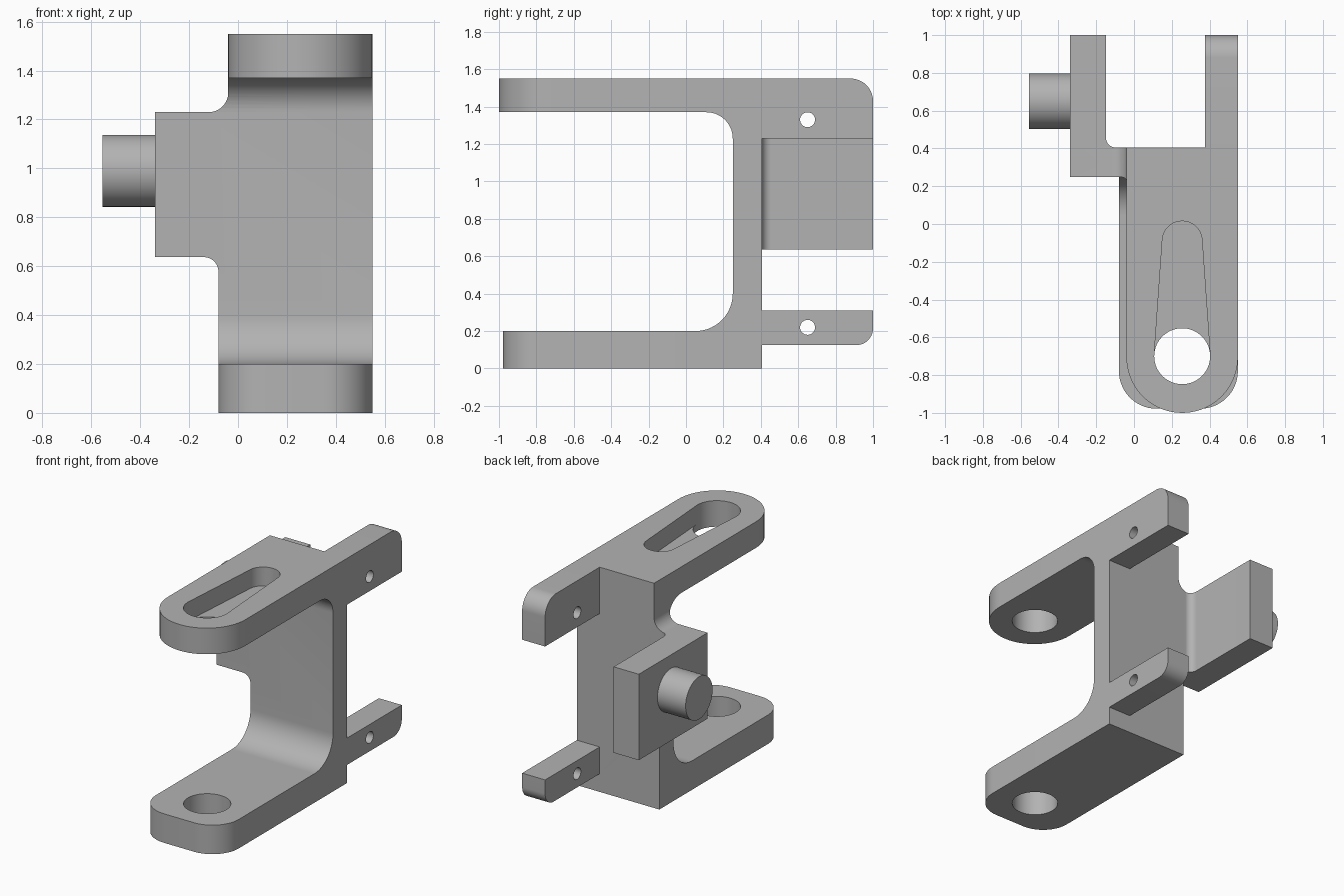
import bpy, bmesh, math
from mathutils import Vector

if "Cube" in bpy.data.objects:
    bpy.data.objects.remove(bpy.data.objects["Cube"], do_unlink=True)

grey = bpy.data.materials.new("plain_grey")
grey.use_nodes = True
tone = (0.45, 0.45, 0.45, 1)
grey.diffuse_color = tone
grey.node_tree.nodes["Principled BSDF"].inputs["Base Color"].default_value = tone


def rounded(points, steps=14):
    """Polygon outline; a third value on a point is its corner radius."""
    out = []
    for i, p in enumerate(points):
        c = Vector(p[:2])
        if len(p) < 3:
            out.append(c)
            continue
        a = (Vector(points[i - 1][:2]) - c).normalized()
        b = (Vector(points[(i + 1) % len(points)][:2]) - c).normalized()
        half = a.angle(b) / 2
        centre = c + (a + b).normalized() * p[2] / math.sin(half)
        start = c + a * p[2] / math.tan(half) - centre
        end = c + b * p[2] / math.tan(half) - centre
        sweep = math.atan2(start.x * end.y - start.y * end.x, start.dot(end))
        for k in range(steps + 1):
            t = sweep * k / steps
            out.append(centre + Vector((start.x * math.cos(t) - start.y * math.sin(t),
                                        start.x * math.sin(t) + start.y * math.cos(t))))
    return out


def circle(u, v, r, n=64):
    return [Vector((u + r * math.cos(math.tau * k / n), v + r * math.sin(math.tau * k / n)))
            for k in range(n)]


def prism(name, outline, axis, lo, hi):
    """Extrude an outline along x (outline y,z), y (x,z) or z (x,y)."""
    place = {"x": lambda p, d: (d, p.x, p.y),
             "y": lambda p, d: (p.x, d, p.y),
             "z": lambda p, d: (p.x, p.y, d)}[axis]
    bm = bmesh.new()
    face = bm.faces.new([bm.verts.new(place(p, lo)) for p in outline])
    new = bmesh.ops.extrude_face_region(bm, geom=[face])["geom"]
    shift = Vector(place(Vector((0, 0)), hi - lo))
    bmesh.ops.translate(bm, vec=shift, verts=[v for v in new if isinstance(v, bmesh.types.BMVert)])
    bmesh.ops.remove_doubles(bm, verts=bm.verts, dist=1e-5)
    bmesh.ops.recalc_face_normals(bm, faces=bm.faces)
    mesh = bpy.data.meshes.new(name)
    bm.to_mesh(mesh)
    bm.free()
    mesh.materials.append(grey)
    ob = bpy.data.objects.new(name, mesh)
    bpy.context.collection.objects.link(ob)
    return ob


def combine(target, tool, operation):
    mod = target.modifiers.new("combine", "BOOLEAN")
    mod.operation, mod.object, mod.solver = operation, tool, "EXACT"
    bpy.context.view_layer.objects.active = target
    bpy.ops.object.modifier_apply(modifier=mod.name)
    bpy.data.objects.remove(tool, do_unlink=True)


RIGHT = 0.55

# Upright: side profile with inner fillets, trimmed by the stepped front profile
bracket = prism("bracket", rounded([
    (0, 0), (0.405, 0), (0.405, 1.55), (0, 1.55), (0, 1.37),
    (0.25, 1.37, 0.14), (0.25, 0.2, 0.2), (0, 0.2)]), "x", -0.5, RIGHT)
front_trim = prism("front_trim", rounded([
    (-0.08, -0.1), (0.7, -0.1), (0.7, 1.7), (-0.04, 1.7), (-0.04, 1.23, 0.08),
    (-0.34, 1.23), (-0.34, 0.637), (-0.08, 0.637, 0.06)]), "y", -0.5, 0.7)
combine(bracket, front_trim, "INTERSECT")

# Arms with rounded front ends
upper_arm = prism("upper_arm", rounded([
    (-0.04, 0.1), (-0.04, -1, 0.294), (RIGHT, -1, 0.294), (RIGHT, 0.1)]), "z", 1.37, 1.55)
lower_arm = prism("lower_arm", rounded([
    (-0.08, 0.04), (-0.08, -0.978, 0.2), (RIGHT, -0.978, 0.2), (RIGHT, 0.04)]), "z", 0, 0.2)

# Rear ears and side plate
upper_ear = prism("upper_ear", rounded([
    (0.3, 1.23), (1, 1.23), (1, 1.55, 0.12), (0.3, 1.55)]), "x", 0.375, RIGHT)
lower_ear = prism("lower_ear", rounded([
    (0.3, 0.125), (1, 0.125, 0.09), (1, 0.31), (0.3, 0.31)]), "x", 0.375, RIGHT)
side_plate = prism("side_plate", rounded([
    (-0.34, 0.25), (0, 0.25), (0, 0.405), (-0.148, 0.405, 0.05),
    (-0.148, 1), (-0.34, 1)]), "z", 0.637, 1.23)
side_peg = prism("side_peg", circle(0.65, 0.99, 0.147), "x", -0.555, -0.25)
for part in (upper_arm, lower_arm, upper_ear, lower_ear, side_plate, side_peg):
    combine(bracket, part, "UNION")

# Tapered pocket, aligned arm bores and small pin holes
MID = 0.255
pocket = prism("pocket", rounded([
    (MID - 0.1476, -0.69), (MID + 0.1476, -0.69),
    (MID + 0.098, 0.015, 0.104), (MID - 0.098, 0.015, 0.104)]), "z", 1.42, 1.7)
arm_bore = prism("arm_bore", circle(MID, -0.7, 0.148), "z", -0.1, 1.7)
upper_pin = prism("upper_pin_hole", circle(0.65, 1.33, 0.04, 32), "x", 0.3, 0.7)
lower_pin = prism("lower_pin_hole", circle(0.65, 0.22, 0.04, 32), "x", 0.3, 0.7)
for cutter in (pocket, arm_bore, upper_pin, lower_pin):
    combine(bracket, cutter, "DIFFERENCE")

bpy.ops.object.select_all(action="DESELECT")
bracket.select_set(True)
bpy.context.view_layer.objects.active = bracket
bpy.ops.object.shade_smooth_by_angle(angle=math.radians(30))
